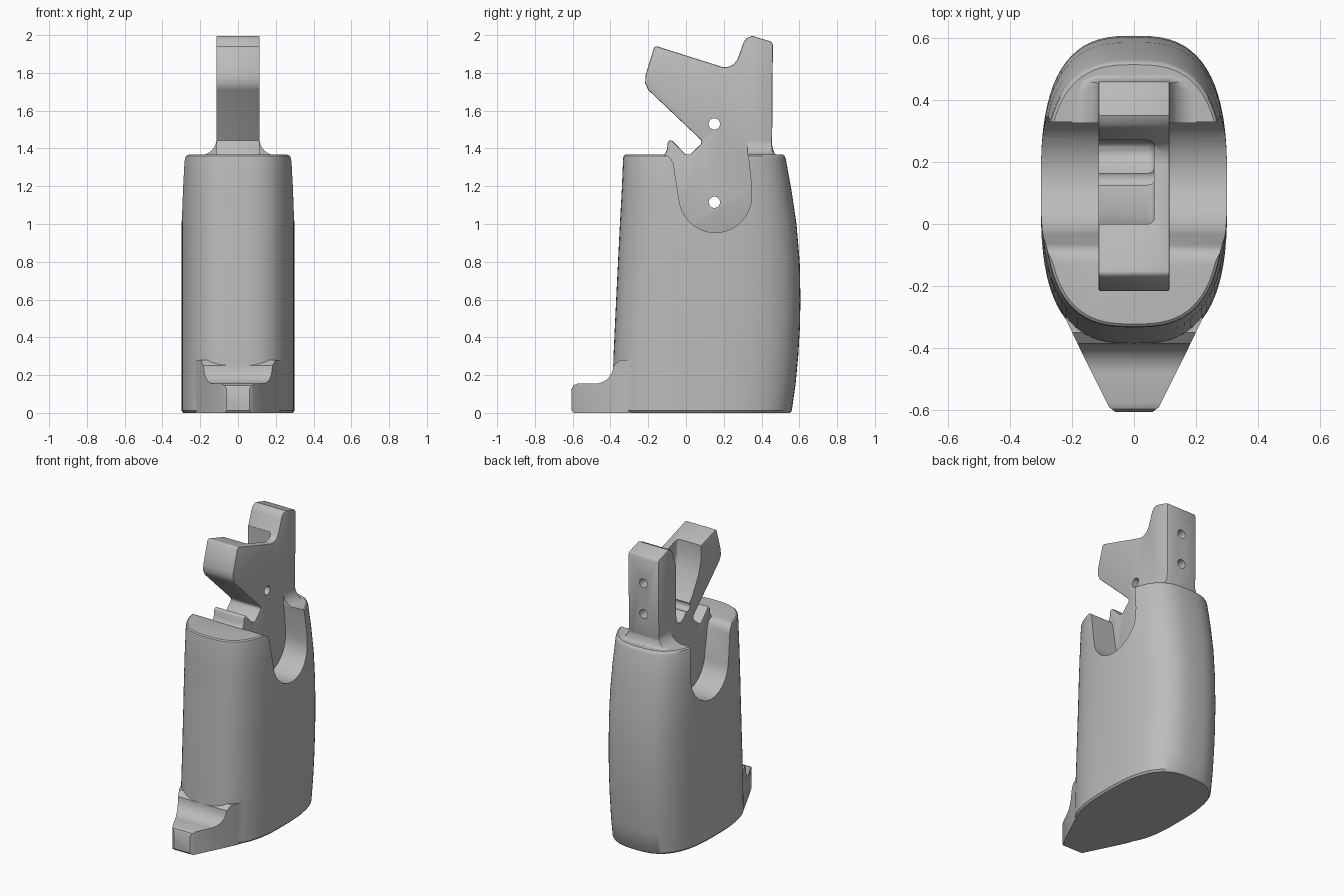
import bpy, bmesh, math

if "Cube" in bpy.data.objects:
    bpy.data.objects.remove(bpy.data.objects["Cube"], do_unlink=True)

# One material for the whole model
grey = bpy.data.materials.new("mid_grey")
grey.use_nodes = True
COLOUR = (0.5, 0.5, 0.5, 1)
grey.diffuse_color = COLOUR
grey.node_tree.nodes["Principled BSDF"].inputs["Base Color"].default_value = COLOUR


def loft(name, rings):
    """Skin a list of closed rings and cap both ends."""
    bm = bmesh.new()
    loops = [[bm.verts.new(p) for p in ring] for ring in rings]
    n = len(loops[0])
    for a, b in zip(loops, loops[1:]):
        for i in range(n):
            j = (i + 1) % n
            bm.faces.new((a[i], a[j], b[j], b[i]))
    bm.faces.new(loops[0])
    bm.faces.new(loops[-1])
    bmesh.ops.recalc_face_normals(bm, faces=bm.faces)
    mesh = bpy.data.meshes.new(name)
    bm.to_mesh(mesh)
    bm.free()
    mesh.materials.append(grey)
    ob = bpy.data.objects.new(name, mesh)
    bpy.context.collection.objects.link(ob)
    return ob


def side_prism(name, outline, x0, x1):
    """Extrude a (y, z) outline across x."""
    return loft(name, [[(x, y, z) for y, z in outline] for x in (x0, x1)])


def rod(name, radius, axis, centre, length):
    """Round cutter lying along x or y."""
    rings = []
    for s in (-length / 2, length / 2):
        ring = []
        for i in range(32):
            a = math.tau * i / 32
            u, v = radius * math.cos(a), radius * math.sin(a)
            off = (s, u, v) if axis == "x" else (u, s, v)
            ring.append(tuple(c + o for c, o in zip(centre, off)))
        rings.append(ring)
    return loft(name, rings)


def bake(ob):
    """Apply the modifiers of an object."""
    bpy.context.view_layer.update()
    dg = bpy.context.evaluated_depsgraph_get()
    mesh = bpy.data.meshes.new_from_object(ob.evaluated_get(dg))
    ob.modifiers.clear()
    ob.data = mesh


def bevel(ob, width, segments=2):
    m = ob.modifiers.new("bevel", "BEVEL")
    m.width, m.segments = width, segments
    m.limit_method, m.angle_limit = "ANGLE", math.radians(40)
    bake(ob)


def boolean(ob, operation, tool):
    m = ob.modifiers.new("boolean", "BOOLEAN")
    m.operation, m.solver, m.object = operation, "EXACT", tool
    bake(ob)
    bpy.data.objects.remove(tool, do_unlink=True)


def section(front, back, half, z, n=2.8, count=72):
    """Rounded horizontal section of the grip."""
    mid, a = (front + back) / 2, (back - front) / 2
    ring = []
    for i in range(count):
        t = math.tau * i / count
        c, s = math.cos(t), math.sin(t)
        ring.append((half * math.copysign(abs(s) ** (2 / n), s),
                     mid + a * math.copysign(abs(c) ** (2 / n), c), z))
    return ring


# Grip body: front y, back y, half width, z
levels = [(-.38, .55, .29, 0), (-.39, .56, .3, .012), (-.388, .58, .3, .15),
          (-.384, .594, .3, .3), (-.377, .603, .3, .45), (-.37, .606, .3, .6),
          (-.36, .602, .3, .8), (-.35, .585, .3, 1), (-.34, .558, .297, 1.18),
          (-.333, .528, .29, 1.345), (-.33, .522, .287, 1.36), (-.322, .513, .279, 1.367)]
grip = loft("grip_body", [section(*lv) for lv in levels])

# Toe at the base: tapering plan cut to a filleted side profile
half_plan = [(.06, -.605), (.08, -.59), (.165, -.42), (.218, -.31), (.25, -.2), (.26, -.1)]
plan = half_plan + [(-x, y) for x, y in reversed(half_plan)]
toe = loft("toe", [[(x, y, z) for x, y in plan] for z in (0, .4)])
fillet = [(-.48 + .095 * math.sin(t), .25 - .095 * math.cos(t))
          for t in (math.pi / 2 * i / 8 for i in range(9))]
toe_side = [(-.595, 0), (-.605, .012), (-.605, .125), (-.596, .146), (-.575, .155)]
toe_side += fillet + [(-.35, .28), (-.05, .28), (-.05, 0)]
boolean(toe, "INTERSECT", side_prism("toe_profile", toe_side, -.5, .5))
boolean(grip, "UNION", toe)

# U-shaped pockets on both sides of the grip
bowl = [(.155 + .192 * math.cos(t), 1.147 + .192 * math.sin(t))
        for t in (math.radians(190 + 170 * i / 24) for i in range(25))]
pocket = [(-.125, 1.6), (-.125, 1.368), (-.1, 1.362), (-.08, 1.347), (-.067, 1.32)]
pocket += bowl + [(.347, 1.2), (.325, 1.4), (.325, 1.6)]
for side in (-1, 1):
    boolean(grip, "DIFFERENCE", side_prism("pocket_cutter", pocket, side * .113, side * .5))
boolean(grip, "DIFFERENCE", rod("pin_cutter", .036, "x", (0, .15, 1.115), 1))

# Central tang with hooked head, catch lip and root inside the grip
tang_outline = [
    (-.07, .93), (-.13, 1.3), (-.13, 1.355), (-.112, 1.372), (-.1, 1.395), (-.098, 1.428),
    (-.09, 1.442), (-.075, 1.444), (-.005, 1.372), (.01, 1.365), (.025, 1.37),
    (.078, 1.422), (.082, 1.434), (.078, 1.446), (-.2, 1.71), (-.216, 1.745),
    (-.215, 1.785), (-.17, 1.932), (-.158, 1.942), (.19, 1.832), (.22, 1.83),
    (.25, 1.843), (.272, 1.87), (.305, 1.962), (.322, 1.985), (.35, 1.996),
    (.45, 1.966), (.46, 1.95), (.455, 1.3), (.4, 1.2), (.4, .93)]
tang = side_prism("tang", tang_outline, -.115, .115)
bevel(tang, .008)

# Scoop between the horns, open on one side
scoop_outline = [(0, 2.1), (0, 1.8), (.03, 1.7), (.1, 1.58), (.19, 1.47), (.23, 1.45),
                 (.265, 1.47), (.27, 1.52), (.27, 2.1)]
scoop = side_prism("scoop_cutter", scoop_outline, -.3, .065)
bevel(scoop, .025, 4)
boolean(tang, "DIFFERENCE", scoop)

# Pin holes through the sides and blind holes in the back
for z in (1.115, 1.53):
    boolean(tang, "DIFFERENCE", rod("pin_cutter", .03, "x", (0, .15, z), 1))
for z in (1.57, 1.78):
    boolean(tang, "DIFFERENCE", rod("screw_cutter", .03, "y", (0, .46, z), .2))

# Flared shoulder blending the tang into the grip top
rings = []
for i in range(11):
    t = math.pi / 2 * i / 10
    k = 1 - math.cos(t)
    x, back, c = .114 + .085 * k, .454 + .03 * k, .004 + .066 * k
    half = [(x, .325), (x, back - c), (x - .3 * c, back - .3 * c), (x - c, back)]
    z = 1.45 - .085 * math.sin(t)
    rings.append([(px, py, z) for px, py in half]
                 + [(-px, py, z) for px, py in reversed(half)])
flare = loft("shoulder_flare", rings)

# Smooth shading with crisp edges
bpy.ops.object.select_all(action="DESELECT")
for ob in (grip, tang, flare):
    ob.select_set(True)
bpy.context.view_layer.objects.active = grip
bpy.ops.object.shade_smooth_by_angle(angle=math.radians(35))
